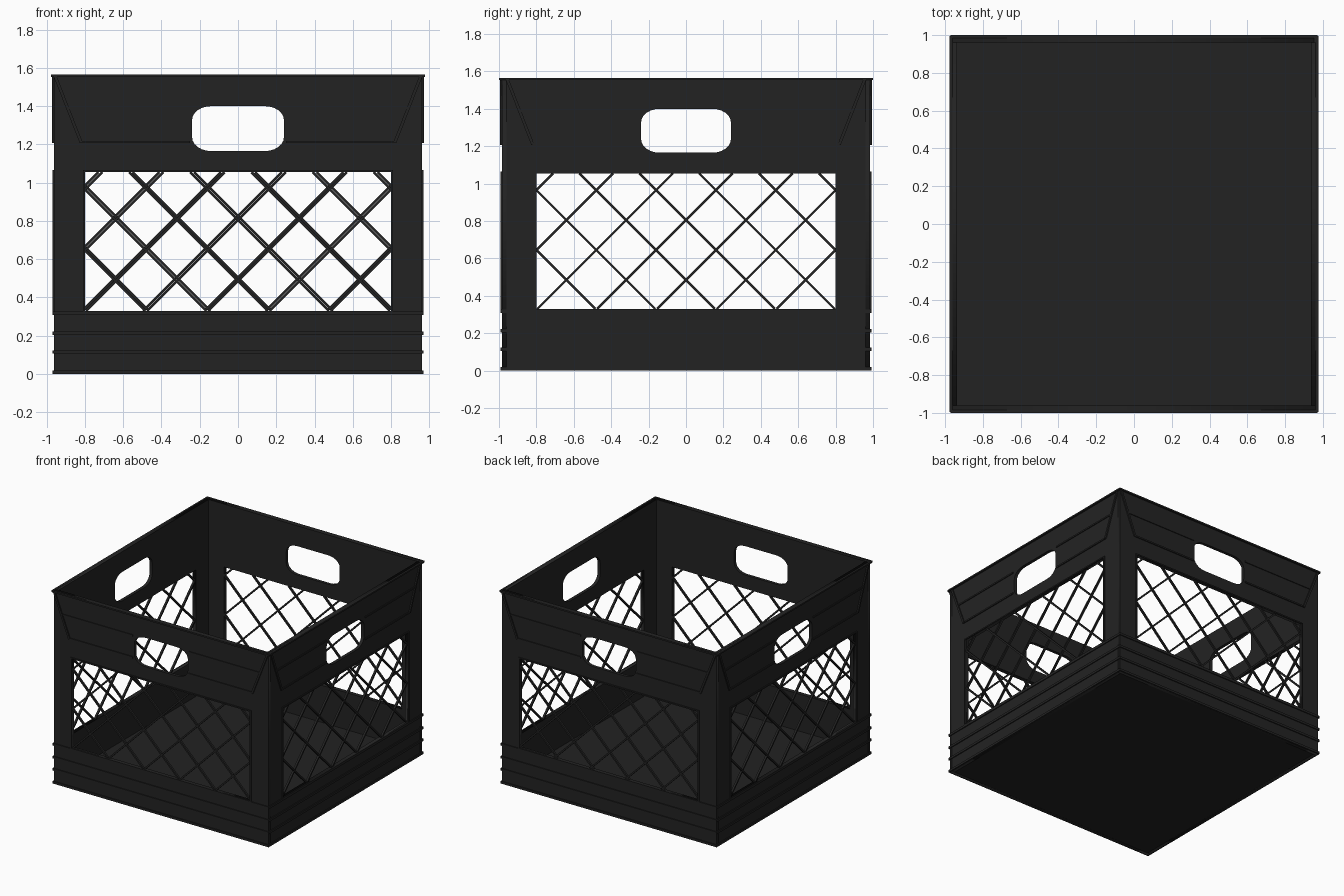
import bpy, bmesh, math
from mathutils import Matrix, Vector

if "Cube" in bpy.data.objects:
    bpy.data.objects.remove(bpy.data.objects["Cube"])

T = 0.025                                  # wall thickness
TOP, WX, W0, W1 = 1.565, 0.80, 0.33, 1.055  # rim height, window half width, window bottom and top

mat = bpy.data.materials.new("black_plastic")
mat.diffuse_color = (0.0165, 0.0165, 0.0165, 1)
mat.use_nodes = True
mat.node_tree.nodes["Principled BSDF"].inputs["Base Color"].default_value = mat.diffuse_color


def finish(name, bm, M=Matrix()):
    me = bpy.data.meshes.new(name)
    bm.transform(M)
    bm.to_mesh(me)
    bm.free()
    me.materials.append(mat)
    ob = bpy.data.objects.new(name, me)
    bpy.context.collection.objects.link(ob)
    return ob


def bar(bm, p, q, w, n0, n1):
    """Box along p-q in the wall plane, width w, from depth n0 to n1 outward."""
    p, q = Vector(p), Vector(q)
    d, c = q - p, (p + q) / 2
    bmesh.ops.create_cube(bm, size=1, matrix=Matrix.Translation((c.x, c.y, (n0 + n1) / 2))
                          @ Matrix.Rotation(math.atan2(d.y, d.x), 4, 'Z')
                          @ Matrix.Diagonal((d.length, w, n1 - n0, 1)))


def rect(x, z0, z1):
    return [(-x, z0), (x, z0), (x, z1), (-x, z1)]


def handle():
    pts = []
    for sx, sz, a0 in ((1, 1, 0), (-1, 1, 90), (-1, -1, 180), (1, -1, 270)):
        for i in range(7):
            a = math.radians(a0 + 15 * i)
            pts.append((sx * 0.14 + 0.10 * math.cos(a), 1.2825 + sz * 0.045 + 0.0725 * math.sin(a)))
    return pts


def wall(name, half, M):
    cu = bpy.data.curves.new(name, 'CURVE')
    cu.dimensions, cu.fill_mode, cu.extrude = '2D', 'BOTH', T / 2
    for loop in (rect(half, 0, TOP), rect(WX, W0, W1), handle()):
        sp = cu.splines.new('POLY')
        sp.points.add(len(loop) - 1)
        for pt, (x, z) in zip(sp.points, loop):
            pt.co = (x, z, 0, 1)
        sp.use_cyclic_u = True
    tmp = bpy.data.objects.new(name + "_outline", cu)
    bpy.context.collection.objects.link(tmp)
    bpy.context.view_layer.update()
    bm = bmesh.new()
    bm.from_mesh(tmp.to_mesh())
    bpy.data.objects.remove(tmp)
    bmesh.ops.remove_doubles(bm, verts=bm.verts, dist=1e-5)
    bmesh.ops.recalc_face_normals(bm, faces=bm.faces)
    finish(name, bm, M @ Matrix.Translation((0, 0, -T / 2)))


for k, side in enumerate(("front", "right", "back", "left")):
    dist, half = (0.985, 0.962) if k % 2 == 0 else (0.962, 0.985)
    M = (Matrix.Rotation(k * math.pi / 2, 4, 'Z') @ Matrix.Translation((0, -dist, 0))
         @ Matrix.Rotation(math.pi / 2, 4, 'X'))
    wall(side + "_wall", half if k % 2 == 0 else half - T, M)

    # horizontal ribs, rim and corner braces
    bm = bmesh.new()
    end = half + 0.008 if k % 2 == 0 else half
    for z in (0.01, 0.115, 0.213, 0.318):
        bar(bm, (-end, z), (end, z), 0.018, -0.005, 0.008)
    bar(bm, (-half - 0.01, TOP - 0.006), (half + 0.01, TOP - 0.006), 0.012, -0.01, 0.015)
    for s in (-1, 1):
        bar(bm, (s * 0.955, 1.555), (s * 0.82, 1.21), 0.016, -0.005, 0.01)
        bar(bm, (s * 0.25, 1.39), (s * 0.89, 1.39), 0.012, -0.005, 0.007)
        bar(bm, (s * 0.25, 1.213), (s * 0.82, 1.213), 0.012, -0.005, 0.008)
    finish(side + "_ribs", bm, M)

    # raised frame around the window
    bm = bmesh.new()
    for z in (W0 - 0.005, W1 + 0.005):
        bar(bm, (-WX - 0.01, z), (WX + 0.01, z), 0.01, -0.005, 0.008)
    for s in (-1, 1):
        bar(bm, (s * (WX + 0.005), W0), (s * (WX + 0.005), W1), 0.01, -0.005, 0.008)
    finish(side + "_window_frame", bm, M)

    # diagonal lattice clipped to the window
    bm = bmesh.new()
    shift = 0.02 if side == "back" else 0.0
    for i in range(-4, 7):
        c = 0.485 + 0.32 * i + shift
        a, b = max(-WX, W0 - c), min(WX, W1 - c)
        if b - a > 0.01:
            for s in (-1, 1):
                bar(bm, (s * a, c + a), (s * b, c + b), 0.013, -0.02, -0.004)
    finish(side + "_lattice", bm, M)

# solid floor
bm = bmesh.new()
bmesh.ops.create_cube(bm, size=1, matrix=Matrix.Translation((0, 0, 0.0155))
                      @ Matrix.Diagonal((1.92, 1.965, 0.029, 1)))
finish("floor", bm)
